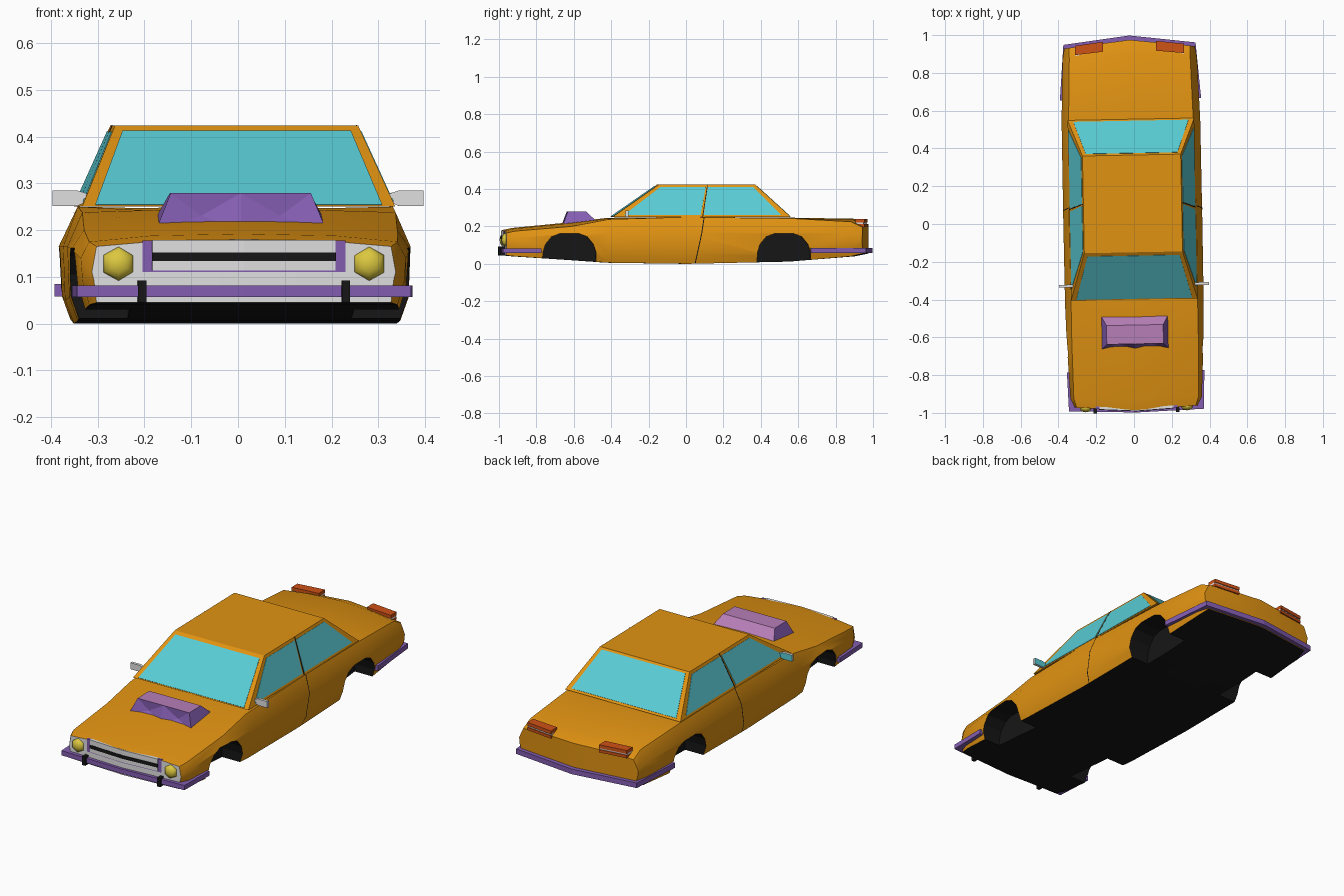
import bpy, bmesh, math
from mathutils import Matrix, Vector

if "Cube" in bpy.data.objects:
    bpy.data.objects.remove(bpy.data.objects["Cube"])


def colour(name, r, g, b):
    m = bpy.data.materials.new(name)
    m.diffuse_color = (r, g, b, 1)
    m.use_nodes = True
    m.node_tree.nodes["Principled BSDF"].inputs["Base Color"].default_value = m.diffuse_color
    return m


ORANGE = colour("orange_paint", .75, .29, .006)
BLACK = colour("black", .008, .008, .008)
WHITE = colour("silver_white", .75, .75, .75)
CYAN = colour("cyan_glass", .1, .6, .66)
PURPLE = colour("purple_trim", .23, .11, .44)
MAUVE = colour("pale_mauve", .47, .21, .47)
YELLOW = colour("yellow_lamp", .72, .58, .05)
RED = colour("red_lamp", .62, .085, .008)


def finish(name, bm, mats, smooth=None, rule=None):
    """Turn a bmesh into an object; rule(face) gives a material index."""
    bmesh.ops.recalc_face_normals(bm, faces=bm.faces)
    bm.normal_update()
    for f in bm.faces:
        f.smooth = smooth is not None
        f.material_index = rule(f) if rule else 0
    me = bpy.data.meshes.new(name)
    bm.to_mesh(me)
    bm.free()
    for m in mats:
        me.materials.append(m)
    if smooth:
        me.set_sharp_from_angle(angle=math.radians(smooth))
    ob = bpy.data.objects.new(name, me)
    bpy.context.collection.objects.link(ob)
    return ob


def build(verts, faces):
    bm = bmesh.new()
    vs = [bm.verts.new(v) for v in verts]
    for f in faces:
        bm.faces.new([vs[i] for i in f])
    return bm


def prism(name, pts, axis, lo, hi, mats, rule=None):
    """Extrude a 2D outline along an axis."""
    put = [lambda a, b, c: (c, a, b), lambda a, b, c: (a, c, b), lambda a, b, c: (a, b, c)][axis]
    n = len(pts)
    verts = [put(a, b, c) for c in (lo, hi) for a, b in pts]
    faces = [tuple(range(n)), tuple(range(n, 2 * n))]
    faces += [(i, (i + 1) % n, n + (i + 1) % n, n + i) for i in range(n)]
    return finish(name, build(verts, faces), mats, rule=rule)


def both(half):
    """Mirror an open half path (outer end to centre line) to the other side."""
    return half + [(-x, y) for x, y in reversed(half) if x > 0]


# Lower body: y, bow, bottom half width, z, middle half width, z, shoulder half width, z, top z
stations = [
    (-.985, .02, .315, .045, .325, .11, .315, .165, .180),
    (-.93, .01, .330, .040, .348, .14, .330, .175, .192),
    (-.62, 0, .342, .020, .362, .16, .335, .200, .222),
    (-.42, 0, .345, .006, .367, .165, .335, .238, .246),
    (0, 0, .345, 0, .368, .165, .337, .250, .251),
    (.55, 0, .345, .012, .367, .165, .330, .243, .247),
    (.90, -.025, .335, .040, .356, .165, .320, .225, .241),
    (.975, -.04, .322, .055, .346, .14, .320, .195, .212),
]
verts, faces = [], []
for y, bow, wb, zb, wm, zm, ws, zs, zt in stations:
    half = [(0, zb), (wb, zb), (wm - .004, zb + .05), (wm, zm), (ws, zs), (ws * .6, zt - .004), (0, zt)]
    ring = half + [(-x, z) for x, z in half[-2:0:-1]]
    verts += [(x, y + bow * abs(x) / .35, z) for x, z in ring]
for k in range(len(stations) - 1):
    for i in range(12):
        j = (i + 1) % 12
        faces.append((k * 12 + i, k * 12 + j, k * 12 + 12 + j, k * 12 + 12 + i))
for o in (0, 12 * (len(stations) - 1)):
    faces += [tuple(o + i for i in range(7)), tuple(o + i % 12 for i in range(6, 13))]


def body_rule(f):
    if f.normal.z < -.7:
        return 1
    return 2 if f.normal.y < -.9 else 0


body = finish("body", build(verts, faces), [ORANGE, BLACK, WHITE], 32, body_rule)

# Wheel arches cut out of the body, black inside
arch = [(.145, -.05), (.142, .06), (.128, .105), (.095, .145), (.05, .162)]
arch = arch + [(-a, b) for a, b in reversed(arch)]
for yc in (-.63, .517):
    for s in (1, -1):
        cutter = prism("arch_cutter", [(yc + a, b) for a, b in arch], 0, s * .24, s * .45,
                       [ORANGE, BLACK, WHITE], lambda f: 1)
        mod = body.modifiers.new("arch", 'BOOLEAN')
        mod.operation = 'DIFFERENCE'
        mod.solver = 'EXACT'
        mod.object = cutter
        bpy.context.view_layer.objects.active = body
        bpy.ops.object.modifier_apply(modifier=mod.name)
        bpy.data.objects.remove(cutter)

# Cabin
base = [(.335, -.40, .25), (.335, .555, .25)]
roof = [(.26, -.15, .424), (.26, .365, .424)]
right = base + roof[::-1]
corners = right + [(-x, y, z) for x, y, z in right]
cabin_faces = [(0, 1, 2, 3), (4, 5, 6, 7), (0, 3, 7, 4), (1, 5, 6, 2), (3, 2, 6, 7), (0, 4, 5, 1)]
finish("cabin", build(corners, cabin_faces), [ORANGE])


def pane(name, quad, u0, u1, v0, v1, mat=CYAN, out=.002):
    """Thin plate on part of a cabin face."""
    a, b, c, d = [Vector(p) for p in quad]
    n = (b - a).cross(d - a).normalized()
    if n.z < 0:
        n = -n
    pts = [a.lerp(b, u).lerp(d.lerp(c, u), v) for u, v in ((u0, v0), (u1, v0), (u1, v1), (u0, v1))]
    vs = [p + n * out for p in pts] + [p - n * .003 for p in pts]
    fs = [(0, 1, 2, 3), (4, 5, 6, 7)] + [(i, (i + 1) % 4, 4 + (i + 1) % 4, 4 + i) for i in range(4)]
    finish(name, build(vs, fs), [mat])


# Windows
pane("windshield", [corners[i] for i in (4, 0, 3, 7)], .04, .96, .02, .93)
pane("rear_window", [corners[i] for i in (5, 1, 2, 6)], .04, .96, .05, .95)
for o in (0, 4):
    side = corners[o:o + 4]
    pane("front_side_window", side, .05, .492, .06, .92)
    pane("rear_side_window", side, .51, .955, .06, .92)
    pane("pillar_seam", side, .503, .508, 0, 1, BLACK)

# Door seams
seam = [(.339, .088, .25), (.3695, .075, .165), (.3655, .05, .05), (.3465, .04, .003)]
for s in (1, -1):
    vs = [(s * x, y + d, z) for x, y, z in seam for d in (0, .005)]
    finish("door_seam", build(vs, [(i, i + 1, i + 3, i + 2) for i in (0, 2, 4)]), [BLACK])

# Bumpers
front = both([(.364, -.78), (.357, -.985), (0, -.998)])
inner = both([(.335, -.78), (.325, -.95), (0, -.96)])
prism("front_bumper", front + inner[::-1], 2, .057, .082, [PURPLE])
rear = both([(.374, .66), (.35, .955), (0, .998)])
inner = both([(.34, .66), (.32, .92), (0, .96)])
prism("rear_bumper", rear + inner[::-1], 2, .058, .085, [PURPLE])


# Grille: layered bars following the bowed nose
def nose_bar(name, z0, z1, w, out, mat):
    outer = both([(w, -.985 + .057 * w - out), (0, -.985 - out)])
    back = [(x, y + out + .01) for x, y in reversed(outer)]
    prism(name, outer + back, 2, z0, z1, [mat])


nose_bar("grille_frame", .110, .178, .217, .002, PURPLE)
nose_bar("grille_panel", .114, .179, .196, .005, WHITE)
nose_bar("grille_slot", .134, .152, .197, .007, BLACK)

lamp = [(.14, .9675), (.288, .949), (.288, .90), (.14, .915)]
mirror = [(.32, .262), (.345, .251), (.397, .251), (.397, .285), (.345, .285), (.32, .277)]
for s in (1, -1):
    # Headlights
    bm = bmesh.new()
    bmesh.ops.create_uvsphere(bm, u_segments=6, v_segments=6, radius=.037)
    bm.transform(Matrix.Translation((s * .268, -.968, .128)) @ Matrix.Diagonal((1, .65, 1, 1))
                 @ Matrix.Rotation(math.pi / 2, 4, 'X'))
    finish("headlight", bm, [YELLOW], 60)
    # Bumper guards
    prism("bumper_guard", [(s * .209, -1.0), (s * .227, -1.0), (s * .227, -.95), (s * .209, -.95)],
          2, .045, .092, [BLACK])
    # Tail lights: red, white strip, red
    for z0, z1, mat, inset in ((.198, .213, RED, 0), (.213, .221, WHITE, .005), (.221, .239, RED, 0)):
        prism("tail_light", [(s * x, y - inset) for x, y in lamp], 2, z0, z1, [mat])
    # Door mirrors with glass on the rear side
    prism("door_mirror", [(s * x, z) for x, z in mirror], 1, -.33, -.315, [WHITE, CYAN],
          lambda f: 1 if f.normal.y > .7 else 0)

# Hood scoop with two sunken facets in its mouth
rows = [(-.665, .2, .182), (-.635, .279, .15), (-.535, .279, .15), (-.48, .225, .18)]
verts = [(w * c, y, z) for y, z, w in rows for c in (-1, 0, 1)]
faces = [(r * 3 + c, r * 3 + c + 1, r * 3 + c + 4, r * 3 + c + 3) for r in range(3) for c in (0, 1)]
faces += [(0, 3, 6, 9), (2, 5, 8, 11), (0, 1, 2, 11, 10, 9)]
bm = build(verts, faces)
bmesh.ops.recalc_face_normals(bm, faces=bm.faces)
bm.normal_update()
mouth = [f for f in bm.faces if f.normal.y < -.8]
bmesh.ops.poke(bm, faces=mouth, offset=-.018)
finish("hood_scoop", bm, [PURPLE, MAUVE], rule=lambda f: 1 if f.normal.z > .65 and f.calc_center_median().y > -.63 else 0)

# The whole car sits very slightly turned
turn = Matrix.Translation((-.006, 0, 0)) @ Matrix.Rotation(.019, 4, 'Z')
for ob in bpy.context.scene.objects:
    ob.data.transform(turn)
